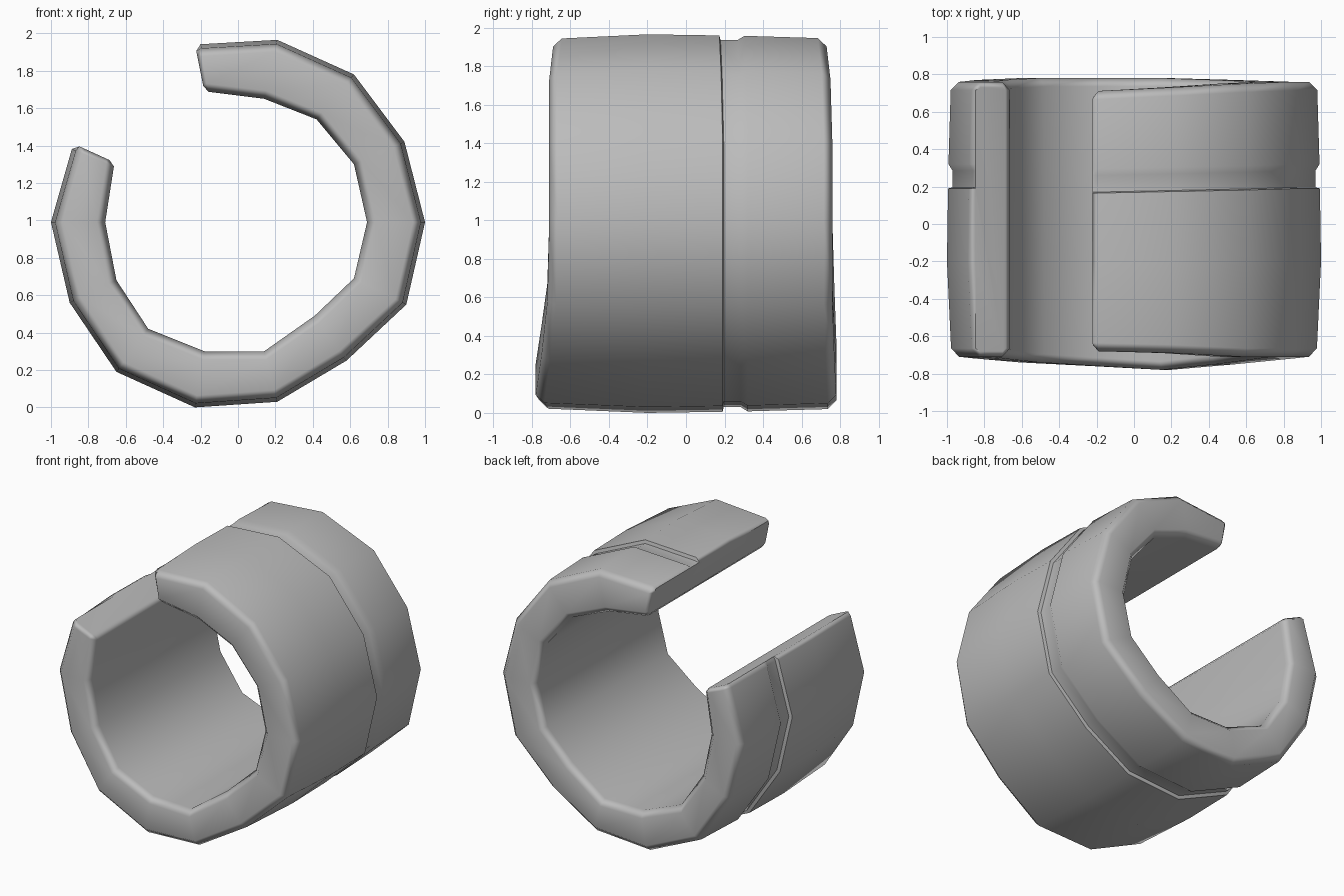
import bpy, bmesh, math
from mathutils import Vector

if "Cube" in bpy.data.objects:
    bpy.data.objects.remove(bpy.data.objects["Cube"])

BEVEL = 0.045      # front and back rim bevel
END_BEVEL = 0.03   # bevel at the two open ends

# stations round the open ring: outer x, outer z, inner x, inner z, front y, back y
stations = [
    (-0.23, 1.94, -0.18, 1.69, -0.68, 0.71),
    (0.21, 1.965, 0.14, 1.65, -0.69, 0.73),
    (0.62, 1.78, 0.42, 1.54, -0.71, 0.75),
    (0.89, 1.42, 0.62, 1.30, -0.71, 0.76),
    (1.00, 0.99, 0.69, 0.99, -0.71, 0.76),
    (0.90, 0.55, 0.62, 0.69, -0.72, 0.76),
    (0.58, 0.25, 0.41, 0.49, -0.75, 0.77),
    (0.21, 0.03, 0.14, 0.30, -0.78, 0.78),
    (-0.23, 0.0, -0.18, 0.30, -0.76, 0.78),
    (-0.65, 0.19, -0.48, 0.42, -0.74, 0.78),
    (-0.90, 0.56, -0.65, 0.68, -0.72, 0.77),
    (-1.00, 0.99, -0.71, 0.99, -0.71, 0.76),
    (-0.88, 1.41, -0.66, 1.31, -0.71, 0.76),
]


def section(st, groove_shift=0.0, inset=0.0):
    """Closed cross-section of the band: bevelled rims, bulged outside, groove."""
    outer = Vector((st[0], 0, st[1]))
    inner = Vector((st[2], 0, st[3]))
    yf, yb = st[4], st[5]
    t = (outer - inner).length
    d = (outer - inner).normalized()
    b, g = BEVEL, 0.19 + groove_shift
    pts = [(0, yf + b), (b, yf), (t - b - 0.02, yf), (t - 0.022, yf + b),
           (t, -0.2), (t - 0.006, g), (t - 0.03, g + 0.006),
           (t - 0.03, g + 0.095), (t - 0.008, g + 0.13),
           (t - 0.02, yb - b), (t - b - 0.02, yb), (b, yb), (0, yb - b)]
    if inset:
        pts = [(min(max(r, inset), t - inset - 0.005),
                min(max(y, yf + inset), yb - inset)) for r, y in pts]
    return [inner + d * r + Vector((0, y, 0)) for r, y in pts]


def toward(a, b, dist):
    """Station moved a short distance along the ring from a to b."""
    f = dist / math.hypot(b[0] - a[0], b[1] - a[1])
    return tuple(p + (q - p) * f for p, q in zip(a, b))


# loops: inset cap, bevel loop, all ring stations, bevel loop, inset cap
first, last = stations[0], stations[-1]
loops = [section(first, -0.025, END_BEVEL),
         section(toward(first, stations[1], END_BEVEL), -0.025)]
for i, st in enumerate(stations[1:-1], 1):
    loops.append(section(st, -0.025 * (1 - min(i / 3, 1))))
loops += [section(toward(last, stations[-2], END_BEVEL)),
          section(last, 0, END_BEVEL)]

# open ring band
bm = bmesh.new()
rings = [[bm.verts.new(p) for p in loop] for loop in loops]
n = len(rings[0])
for a, b in zip(rings, rings[1:]):
    for k in range(n):
        m = (k + 1) % n
        bm.faces.new((a[k], a[m], b[m], b[k]))
bm.faces.new(rings[0])
bm.faces.new(rings[-1])
bmesh.ops.remove_doubles(bm, verts=bm.verts, dist=0.0005)
bmesh.ops.recalc_face_normals(bm, faces=bm.faces)
mesh = bpy.data.meshes.new("open_ring_band")
bm.to_mesh(mesh)
bm.free()
band = bpy.data.objects.new("open_ring_band", mesh)
bpy.context.collection.objects.link(band)

# plain grey
grey = bpy.data.materials.new("plain_grey")
grey.diffuse_color = (0.5, 0.5, 0.5, 1)
grey.use_nodes = True
grey.node_tree.nodes["Principled BSDF"].inputs["Base Color"].default_value = grey.diffuse_color
mesh.materials.append(grey)

# smooth facets, crisp groove edge
bpy.context.view_layer.objects.active = band
band.select_set(True)
bpy.ops.object.shade_smooth_by_angle(angle=math.radians(55))
weighted = band.modifiers.new("weighted_normals", 'WEIGHTED_NORMAL')
weighted.keep_sharp = True
